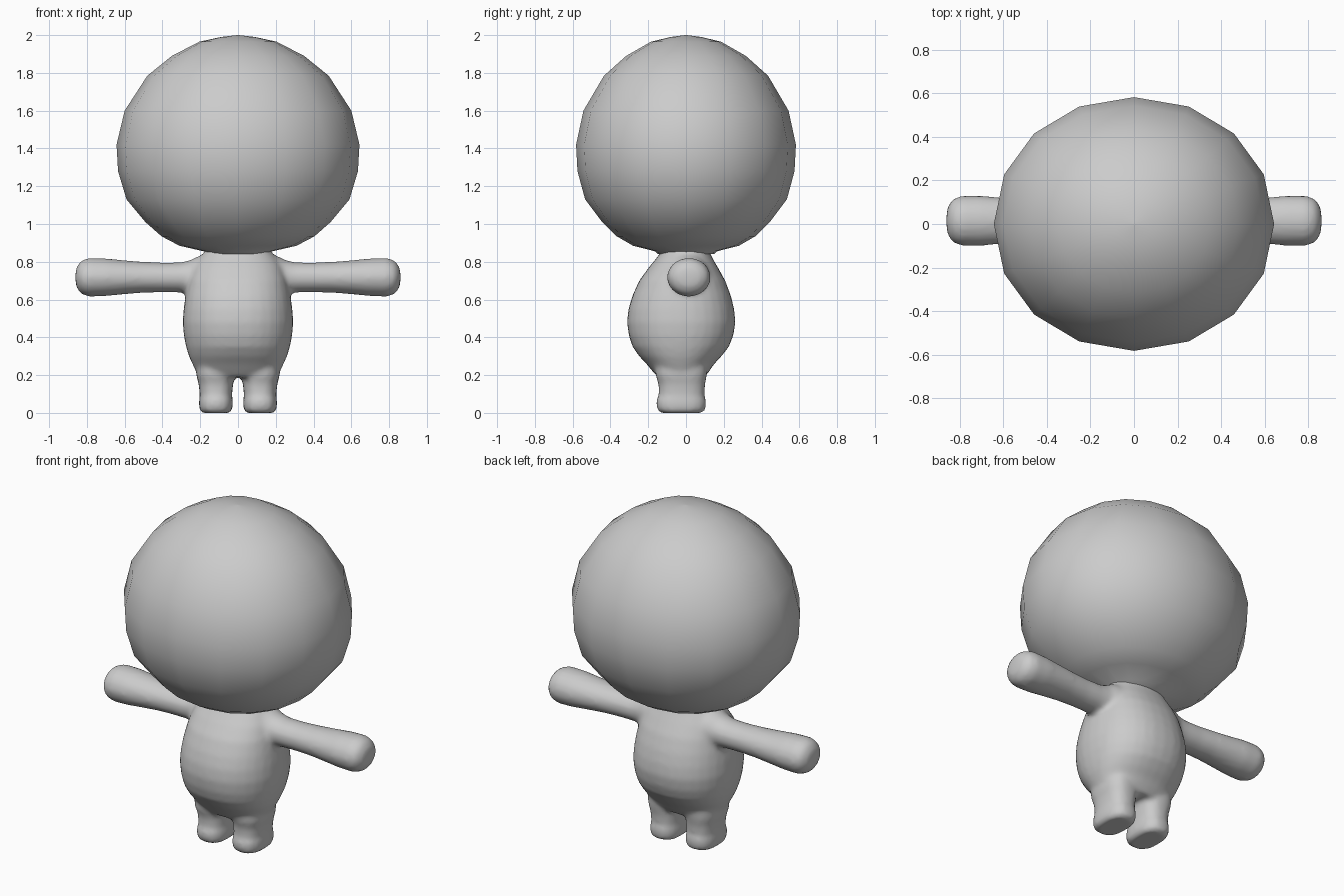
import bpy, bmesh
from math import cos, sin, tau

old = bpy.data.objects.get("Cube")
if old:
    bpy.data.objects.remove(old, do_unlink=True)

grey = bpy.data.materials.new("soft_grey")
grey.use_nodes = True
colour = (0.6, 0.6, 0.6, 1)
grey.diffuse_color = colour
grey.node_tree.nodes["Principled BSDF"].inputs["Base Color"].default_value = colour


def loft(bm, rings, sides, axis="z", power=2.0, flip=1):
    """Skin rings of (position, centre a, centre b, radius a, radius b) along an axis."""
    def curve(v):
        return (1 if v > 0 else -1) * abs(v) ** (2 / power)
    loops = []
    for t, ca, cb, ra, rb in rings:
        loop = []
        for i in range(sides):
            a = ca + ra * curve(cos(tau * i / sides))
            b = cb + rb * curve(sin(tau * i / sides))
            co = (flip * a, b, t) if axis == "z" else (flip * t, a, b)
            loop.append(bm.verts.new(co))
        loops.append(loop)
    for low, high in zip(loops, loops[1:]):
        for i in range(sides):
            j = (i + 1) % sides
            bm.faces.new((low[i], low[j], high[j], high[i]))
    bm.faces.new(loops[0][::-1])
    bm.faces.new(loops[-1])


def make_object(name, bm):
    bmesh.ops.recalc_face_normals(bm, faces=bm.faces[:])
    mesh = bpy.data.meshes.new(name)
    bm.to_mesh(mesh)
    bm.free()
    mesh.materials.append(grey)
    obj = bpy.data.objects.new(name, mesh)
    bpy.context.collection.objects.link(obj)
    return obj


# Torso: round belly pushed forward, narrow neck
body_bm = bmesh.new()
torso = [(.19, 0, -.025, .19, .125), (.22, 0, -.027, .222, .15),
         (.26, 0, -.03, .242, .18), (.3, 0, -.03, .26, .218),
         (.35, 0, -.028, .275, .255), (.41, 0, -.026, .287, .277),
         (.48, 0, -.025, .293, .287), (.55, 0, -.025, .288, .28),
         (.62, 0, -.023, .278, .261), (.7, 0, -.02, .262, .228),
         (.77, 0, -.014, .238, .183), (.82, 0, -.008, .205, .148),
         (.86, 0, -.003, .17, .125), (.92, 0, 0, .165, .125)]
loft(body_bm, torso, 32, power=2.25)

# Arms flare into the shoulder and end in a rounded mitt
arm = [(.1, .01, .72, .13, .13), (.2, .01, .72, .115, .115),
       (.25, .012, .72, .095, .09), (.3, .013, .717, .09, .08),
       (.4, .014, .717, .09, .079), (.5, .015, .718, .097, .082),
       (.6, .015, .718, .106, .09), (.7, .015, .718, .115, .1),
       (.79, .015, .718, .115, .103), (.83, .015, .718, .1, .088),
       (.852, .015, .718, .07, .06), (.86, .015, .718, .035, .03)]

# Legs with a small lip where they meet the foot
leg = [(0, .117, -.025, .073, .108), (.012, .117, -.025, .085, .125),
       (.04, .117, -.025, .09, .132), (.07, .117, -.025, .089, .131),
       (.09, .117, -.023, .085, .121), (.15, .117, -.022, .091, .123),
       (.2, .121, -.025, .1, .136), (.27, .122, -.025, .1, .14)]
for side in (1, -1):
    loft(body_bm, arm, 20, axis="x", flip=side)
    loft(body_bm, leg, 24, power=2.5, flip=side)

# Fuse the limbs and torso into one soft skin
body = make_object("body", body_bm)
remesh = body.modifiers.new("fuse", "REMESH")
remesh.mode = "VOXEL"
remesh.voxel_size = .014
remesh.use_smooth_shade = True
soften = body.modifiers.new("soften", "SMOOTH")
soften.factor = .5
soften.iterations = 6

# Head: large sixteen-sided ball, slightly wider than deep
profile = [(.84, .165), (.855, .18), (.885, .31), (.935, .405), (1.01, .49),
           (1.13, .59), (1.28, .635), (1.42, .643), (1.6, .6), (1.785, .48),
           (1.89, .35), (1.965, .205), (1.99, .09), (2, .005)]
head_bm = bmesh.new()
loft(head_bm, [(z, 0, 0, r, r * .905) for z, r in profile], 16, power=2.05)
head = make_object("head", head_bm)

for obj in (body, head):
    bpy.ops.object.select_all(action="DESELECT")
    obj.select_set(True)
    bpy.context.view_layer.objects.active = obj
    for modifier in list(obj.modifiers):
        bpy.ops.object.modifier_apply(modifier=modifier.name)
    bpy.ops.object.shade_smooth()
